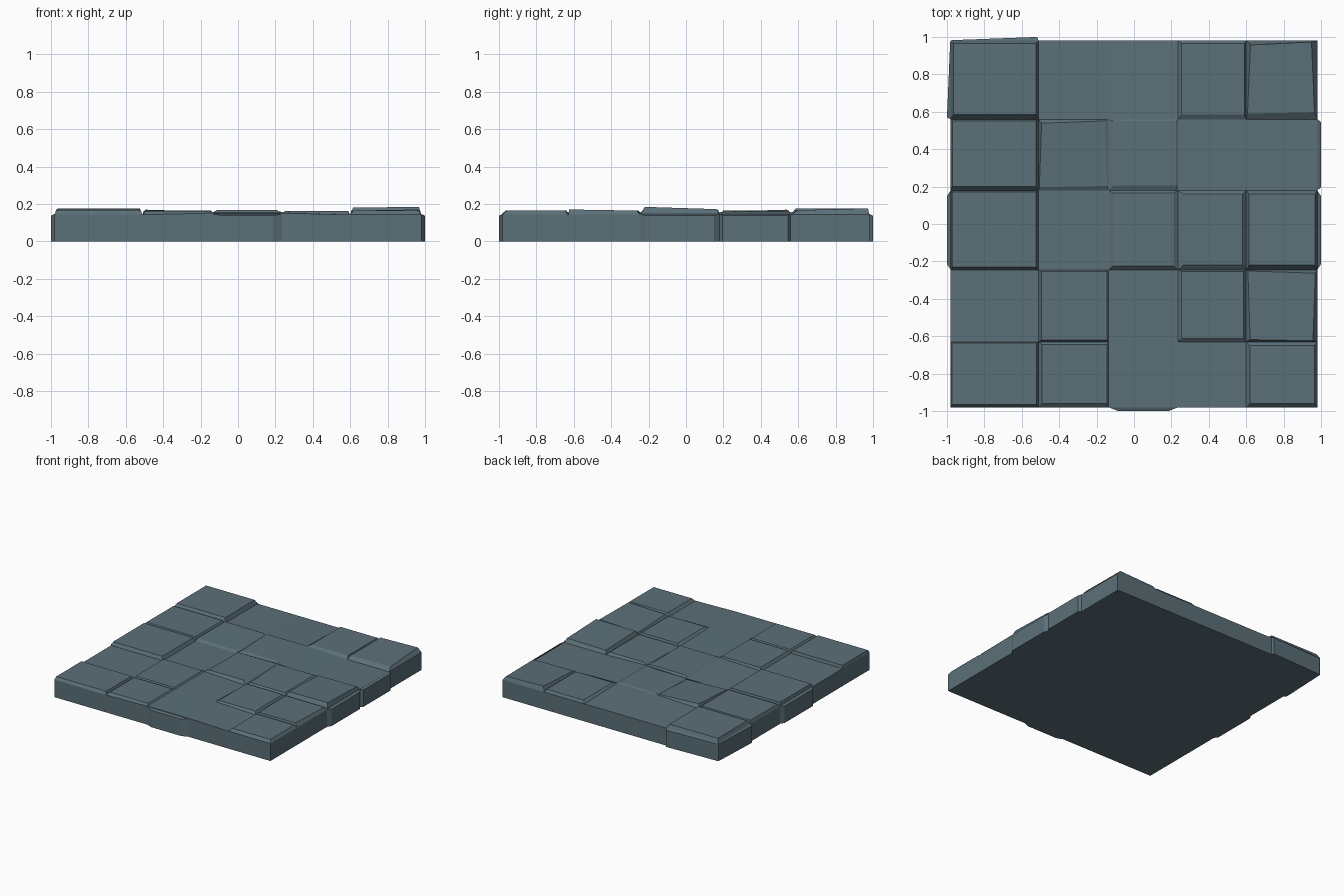
import bpy

if "Cube" in bpy.data.objects:
    bpy.data.objects.remove(bpy.data.objects["Cube"])

slate = bpy.data.materials.new("slate grey")
slate.diffuse_color = (0.105, 0.16, 0.187, 1)
slate.use_nodes = True
slate.node_tree.nodes["Principled BSDF"].inputs["Base Color"].default_value = slate.diffuse_color

# Grid lines between the paving tiles
XS = [-0.98, -0.51, -0.135, 0.235, 0.60, 0.98]
YS = [-0.98, -0.63, -0.245, 0.18, 0.56, 0.98]


def add_mesh(name, verts, faces):
    me = bpy.data.meshes.new(name)
    me.from_pydata(verts, [], faces)
    me.materials.append(slate)
    ob = bpy.data.objects.new(name, me)
    bpy.context.collection.objects.link(ob)
    return ob


def frustum(name, outer, inner):
    """Raised panel: outer quad joined to a smaller cap quad (open underneath)."""
    sides = [(i, (i + 1) % 4, 4 + (i + 1) % 4, 4 + i) for i in range(4)]
    return add_mesh(name, outer + inner, sides + [(4, 5, 6, 7)])


# Height of the shared corner points; flush tiles are stretched between them
def ground(i, j):
    if (i, j) in {(2, 1), (3, 1), (2, 2), (3, 4), (2, 4), (3, 3)}:
        return 0.155
    if (i, j) in {(2, 0), (3, 0)}:
        return 0.152
    return 0.143


# Base slab: uneven grid top, straight walls, flat bottom
verts = [(x, y, ground(i, j)) for j, y in enumerate(YS) for i, x in enumerate(XS)]
verts += [(x, y, 0) for y in YS for x in XS]
faces = []
for j in range(5):
    for i in range(5):
        a = j * 6 + i
        faces.append((a, a + 1, a + 7, a + 6))
        faces.append((a + 36, a + 42, a + 43, a + 37))
for k in range(5):
    for a, b in ((k, k + 1), (31 + k, 30 + k), (6 * k + 6, 6 * k), (6 * k + 5, 6 * k + 11)):
        faces.append((b, a, a + 36, b + 36))
add_mesh("base_slab", verts, faces)

# Raised tiles: (column, row): top x0, x1, y0, y1, height
tiles = {
    (0, 4): (-0.965, -0.525, 0.585, 0.965, 0.176),
    (3, 4): (0.255, 0.59, 0.585, 0.965, 0.163),
    (4, 4): (0.615, 0.957, 0.59, 0.965, 0.172),
    (0, 3): (-0.97, -0.525, 0.20, 0.55, 0.166),
    (1, 3): (-0.50, -0.15, 0.197, 0.545, 0.160),
    (2, 3): (-0.11, 0.225, 0.205, 0.55, 0.161),
    (0, 2): (-0.972, -0.525, -0.23, 0.172, 0.170),
    (2, 2): (-0.112, 0.21, -0.225, 0.165, 0.165),
    (3, 2): (0.265, 0.58, -0.22, 0.16, 0.163),
    (4, 2): (0.615, 0.968, -0.22, 0.16, 0.177),
    (1, 1): (-0.495, -0.145, -0.62, -0.255, 0.165),
    (3, 1): (0.255, 0.585, -0.612, -0.255, 0.163),
    (4, 1): (0.615, 0.963, -0.618, -0.257, 0.165),
    (0, 0): (-0.973, -0.52, -0.965, -0.637, 0.165),
    (1, 0): (-0.492, -0.145, -0.96, -0.645, 0.164),
    (4, 0): (0.62, 0.965, -0.96, -0.65, 0.165),
}
# Tilted tiles: slope in x and in y
tilt = {(4, 4): (0.0, 0.01), (1, 3): (-0.01, 0.01), (4, 2): (0.004, -0.012),
        (4, 1): (0.006, -0.006), (2, 2): (0.0, -0.006)}
# Skewed tops: shear of the side edges
skew = {(4, 4): 0.008, (1, 3): 0.006, (4, 1): -0.006}

for (c, r), (x0, x1, y0, y1, z) in tiles.items():
    tx, ty = tilt.get((c, r), (0, 0))
    s = skew.get((c, r), 0)
    outer = [(XS[i], YS[j], ground(i, j))
             for i, j in ((c, r), (c + 1, r), (c + 1, r + 1), (c, r + 1))]
    inner = [(x0 - s, y0, z - tx / 2 - ty / 2), (x1 + s, y0 + s, z + tx / 2 - ty / 2),
             (x1 - s, y1 + s, z + tx / 2 + ty / 2), (x0 + s, y1 - s, z - tx / 2 + ty / 2)]
    frustum(f"tile_{c}_{r}", outer, inner)


# Stones that bulge out of the side walls
def bulge(name, axis, side, lo, hi, d0=0.02, d1=0.02, ch0=0.03, ch1=0.03, top=0.143):
    def p(t, depth, z):
        w = side * (0.98 + depth)
        return (w, t, z) if axis == "x" else (t, w, z)
    outer = [p(lo, 0, 0), p(hi, 0, 0), p(hi, 0, top + 0.004), p(lo, 0, top + 0.004)]
    a, b = lo + ch0, hi - ch1
    inner = [p(a, d0, 0), p(b, d1, 0), p(b, d1, top - 0.005), p(a, d0, top - 0.005)]
    ob = frustum(name, outer, inner)
    # close the underside and make it face outward
    n = [list(f.vertices) for f in ob.data.polygons]
    v = [tuple(q.co) for q in ob.data.vertices]
    if (axis == "x") != (side > 0):
        n = [f[::-1] for f in n]
    ob.data.clear_geometry()
    ob.data.from_pydata(v, [], n)


bulge("left_bulge", "x", -1, YS[2], YS[3])
bulge("right_bulge", "x", 1, YS[2], YS[3])
bulge("right_flush_bulge", "x", 1, YS[3], YS[4], ch0=0.015, ch1=0.015)
bulge("front_bulge", "y", -1, XS[2], XS[3], ch0=0.05, ch1=0.05)
bulge("corner_bulge_left", "x", -1, YS[4], YS[5], d0=0.02, d1=0.003, ch0=0.01, ch1=0.01)
bulge("corner_bulge_back", "y", 1, XS[0], XS[1], d0=0.003, d1=0.02, ch0=0.01, ch1=0.008)
